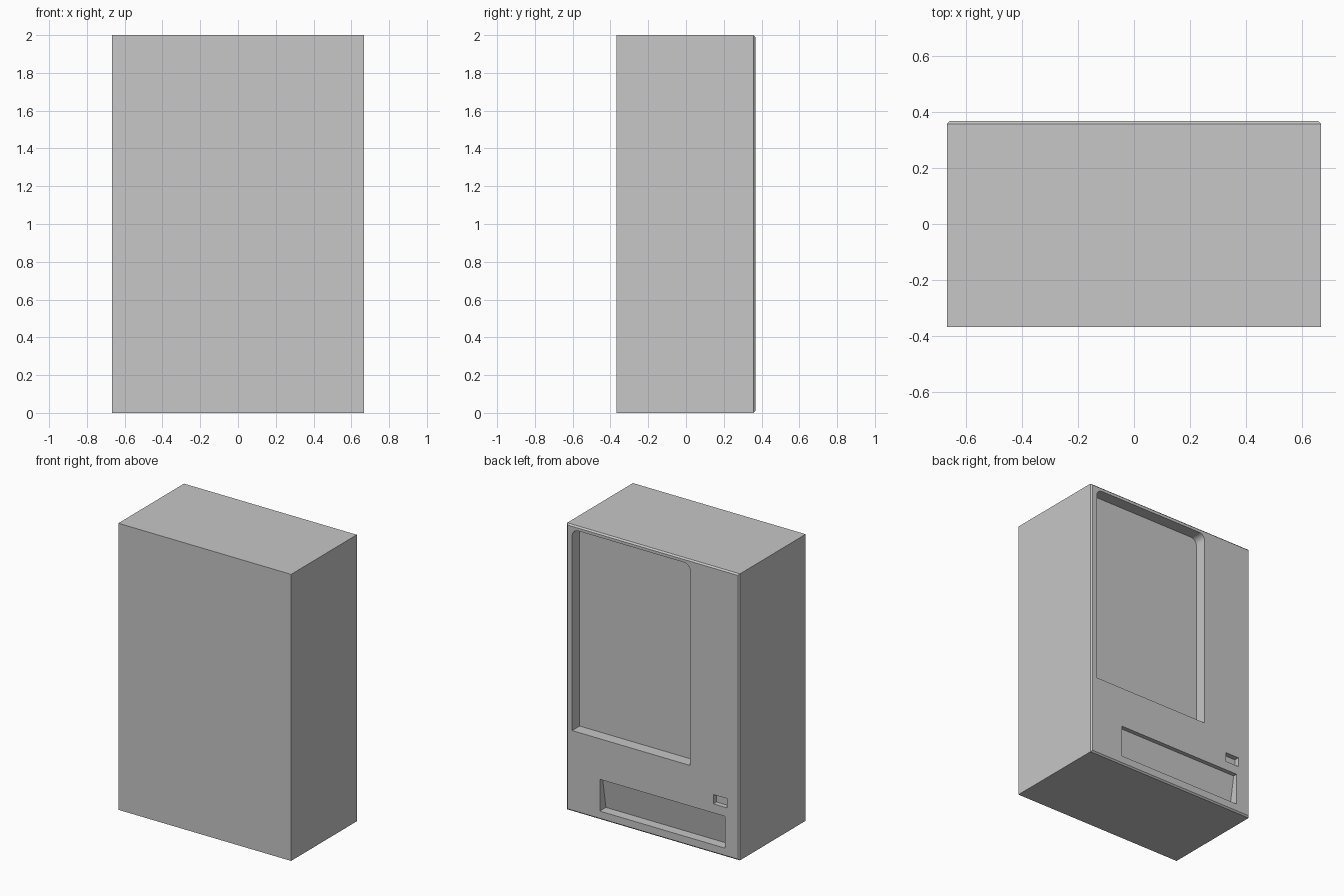
import bpy, bmesh, math

if "Cube" in bpy.data.objects:
    bpy.data.objects.remove(bpy.data.objects["Cube"])

W, D, H = 0.667, 0.367, 2.0      # half width, half depth, height

grey = bpy.data.materials.new("cabinet_grey")
grey.diffuse_color = (0.57, 0.57, 0.57, 1)
grey.use_nodes = True
grey.node_tree.nodes["Principled BSDF"].inputs["Base Color"].default_value = grey.diffuse_color


def new_object(name, bm):
    bmesh.ops.recalc_face_normals(bm, faces=bm.faces)
    me = bpy.data.meshes.new(name)
    bm.to_mesh(me)
    bm.free()
    me.materials.append(grey)
    ob = bpy.data.objects.new(name, me)
    bpy.context.collection.objects.link(ob)
    return ob


def prism(name, points, offset):
    """Closed 3D outline swept along an offset vector."""
    bm = bmesh.new()
    face = bm.faces.new([bm.verts.new(p) for p in points])
    ext = bmesh.ops.extrude_face_region(bm, geom=[face])
    verts = [g for g in ext["geom"] if isinstance(g, bmesh.types.BMVert)]
    bmesh.ops.translate(bm, verts=verts, vec=offset)
    return new_object(name, bm)


# Cabinet box with a narrow chamfer around the display side
bm = bmesh.new()
bmesh.ops.create_cube(bm, size=1)
for v in bm.verts:
    v.co = (v.co.x * 2 * W, v.co.y * 2 * D, (v.co.z + 0.5) * H)
rim = [e for e in bm.edges if all(v.co.y > 0 for v in e.verts)]
bmesh.ops.bevel(bm, geom=rim, offset=0.01, segments=1, affect='EDGES')
cabinet = new_object("cabinet", bm)

OUT = D + 0.05                   # cutters start outside the display side

# Display window: square lower corners, rounded upper corners
x0, x1, z0, z1, r = -0.288, 0.622, 0.565, 1.97, 0.045
outline = [(x0, z0), (x1, z0)]
for cx, start in ((x1 - r, 0), (x0 + r, 90)):
    for i in range(7):
        a = math.radians(start + i * 15)
        outline.append((cx + r * math.cos(a), z1 - r + r * math.sin(a)))
window = prism("window_cutter", [(x, OUT, z) for x, z in outline],
               (0, D - 0.083 - OUT, 0))

# Dispensing tray: back panel leans outward toward the top
tray_profile = [(OUT, 0.06), (D - 0.068, 0.06), (D - 0.03, 0.282), (OUT, 0.282)]
tray = prism("tray_cutter", [(-0.558, y, z) for y, z in tray_profile],
             (0.967, 0, 0))

# Coin return pocket
coin_profile = [(OUT, 0.345), (D - 0.035, 0.345), (D - 0.035, 0.41), (OUT, 0.41)]
coin = prism("coin_return_cutter", [(-0.573, y, z) for y, z in coin_profile],
             (0.104, 0, 0))

# Carve the recesses
bpy.context.view_layer.objects.active = cabinet
for cutter in (window, tray, coin):
    mod = cabinet.modifiers.new(cutter.name, 'BOOLEAN')
    mod.operation = 'DIFFERENCE'
    mod.solver = 'EXACT'
    mod.object = cutter
    cutter.hide_render = True
    bpy.ops.object.modifier_apply(modifier=mod.name)
    bpy.data.objects.remove(cutter)
